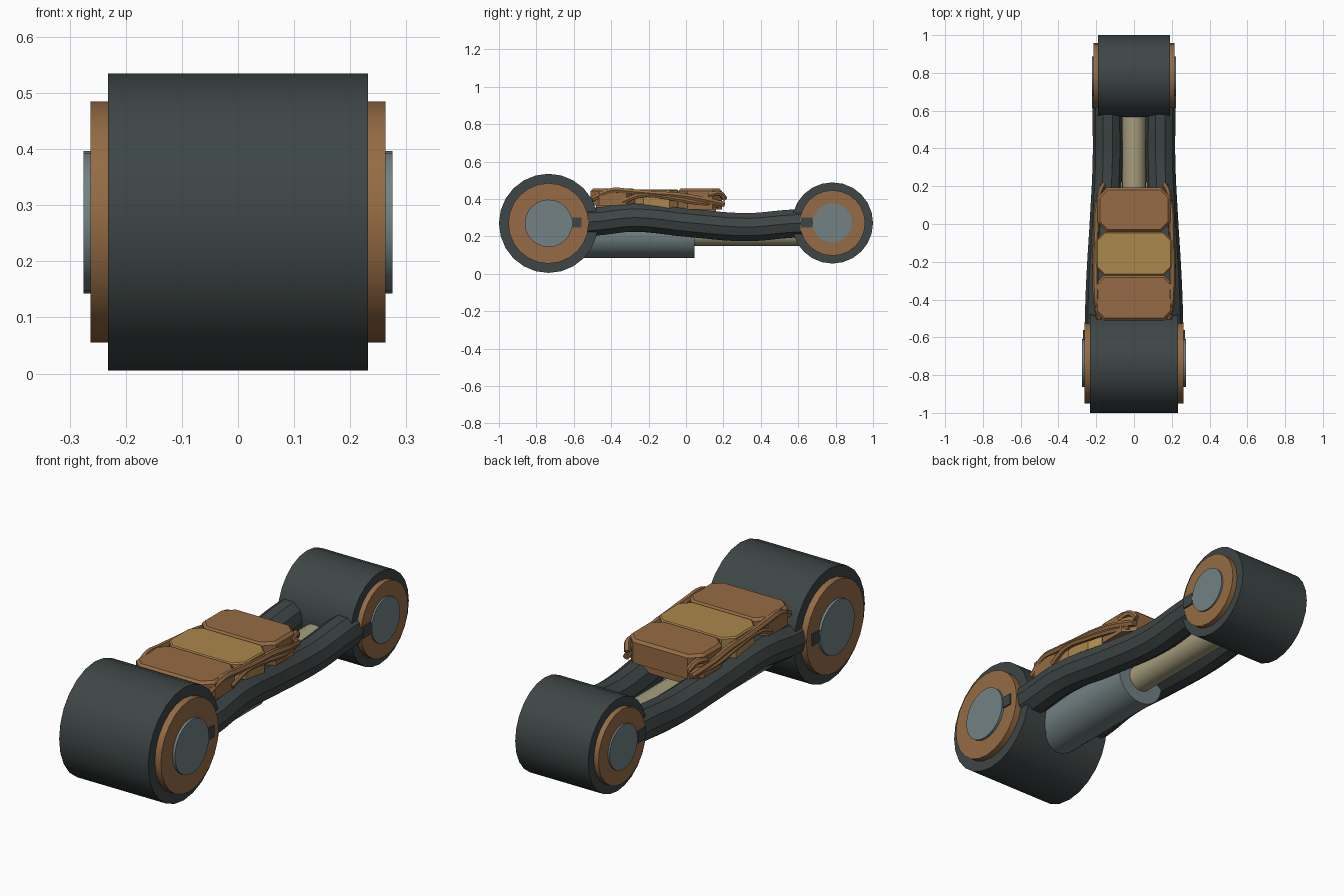
import bpy, bmesh
from math import radians, pi
from mathutils import Matrix, Vector

cube = bpy.data.objects.get("Cube")
if cube:
    bpy.data.objects.remove(cube, do_unlink=True)


def material(name, rgb):
    m = bpy.data.materials.new(name)
    m.use_nodes = True
    m.diffuse_color = (*rgb, 1)
    m.node_tree.nodes["Principled BSDF"].inputs["Base Color"].default_value = (*rgb, 1)
    return m


DARK = material("dark_rubber", (0.048, 0.061, 0.060))
COPPER = material("copper", (0.30, 0.148, 0.058))
BRASS = material("brass", (0.41, 0.245, 0.07))
STEEL = material("grey_steel", (0.17, 0.222, 0.23))
TAN = material("tan_rod", (0.375, 0.335, 0.205))


def add(name, mesh, mat, smooth=True):
    obj = bpy.data.objects.new(name, mesh)
    bpy.context.collection.objects.link(obj)
    mesh.materials.clear()
    mesh.materials.append(mat)
    for p in mesh.polygons:
        p.use_smooth = smooth
        p.material_index = 0
    if smooth:
        mesh.set_sharp_from_angle(angle=radians(35))
    return obj


def from_bmesh(name, bm, mat, smooth=True):
    mesh = bpy.data.meshes.new(name)
    bmesh.ops.recalc_face_normals(bm, faces=bm.faces[:])
    bm.to_mesh(mesh)
    bm.free()
    return add(name, mesh, mat, smooth)


def cylinder(name, centre, radius, length, axis, mat, sides=24):
    turn = Matrix.Rotation(pi / 2, 4, "Y" if axis == "X" else "X")
    bm = bmesh.new()
    bmesh.ops.create_cone(bm, cap_ends=True, segments=sides, radius1=radius,
                          radius2=radius, depth=length,
                          matrix=Matrix.Translation(centre) @ turn)
    return from_bmesh(name, bm, mat)


def tube(name, points, radius, mat, resolution=2):
    curve = bpy.data.curves.new(name, "CURVE")
    curve.dimensions = "3D"
    curve.bevel_depth = radius
    curve.bevel_resolution = resolution
    curve.resolution_u = 5
    curve.use_fill_caps = True
    spline = curve.splines.new("BEZIER")
    spline.bezier_points.add(len(points) - 1)
    for bp, co in zip(spline.bezier_points, points):
        bp.co = co
        bp.handle_left_type = bp.handle_right_type = "AUTO"
    temp = bpy.data.objects.new(name + "_path", curve)
    bpy.context.collection.objects.link(temp)
    graph = bpy.context.evaluated_depsgraph_get()
    mesh = bpy.data.meshes.new_from_object(temp.evaluated_get(graph))
    bpy.data.objects.remove(temp, do_unlink=True)
    return add(name, mesh, mat)


def box(name, low, high, mat):
    low, high = Vector(low), Vector(high)
    bm = bmesh.new()
    bmesh.ops.create_cube(bm, size=1, matrix=Matrix.Translation((low + high) / 2)
                          @ Matrix.Diagonal((*(high - low), 1)))
    return from_bmesh(name, bm, mat, False)


def block(name, half, y0, y1, z0, z1, cut, mat, bevel=0.012):
    """Slab with clipped corners and a bevelled top rim."""
    outline = [(half - cut, y0), (half, y0 + cut), (half, y1 - cut), (half - cut, y1)]
    outline += [(-x, y) for x, y in reversed(outline)]
    bm = bmesh.new()
    base = bm.faces.new([bm.verts.new((x, y, z0)) for x, y in outline])
    top = bmesh.ops.extrude_face_region(bm, geom=[base])["geom"]
    bmesh.ops.translate(bm, vec=(0, 0, z1 - z0),
                        verts=[v for v in top if isinstance(v, bmesh.types.BMVert)])
    rim = [e for e in bm.edges if all(v.co.z > z1 - 0.001 for v in e.verts)]
    bmesh.ops.bevel(bm, geom=rim, offset=bevel, segments=1, affect="EDGES")
    return from_bmesh(name, bm, mat, False)


# Pivot drums with their stacked end discs
for end, y, z, parts in (
        ("front", -0.735, 0.27, ((0.265, 0.232), (0.215, 0.263), (0.127, 0.275))),
        ("rear", 0.783, 0.272, ((0.217, 0.19), (0.175, 0.215), (0.105, 0.223)))):
    for part, mat, (r, half) in zip(("drum", "bushing", "pin"), (DARK, COPPER, STEEL), parts):
        cylinder(f"{end}_{part}", (0, y, z), r, 2 * half, "X", mat)

# Hydraulic cylinder and its rod
cylinder("damper_body", (0, -0.29, 0.21), 0.125, 0.67, "Y", STEEL)
cylinder("damper_rod", (0, 0.32, 0.211), 0.063, 0.7, "Y", TAN, 20)

# Three armour blocks on top
block("front_block", 0.205, -0.51, -0.272, 0.365, 0.455, 0.045, COPPER)
block("middle_block", 0.2, -0.272, -0.042, 0.345, 0.452, 0.045, BRASS, 0.006)
block("rear_block", 0.193, -0.042, 0.192, 0.345, 0.455, 0.05, COPPER)
box("block_bed", (-0.14, -0.48, 0.3), (0.14, 0.16, 0.38), COPPER)

# Mirrored arms, lugs, clamps and cables
for side, s in (("left", 1), ("right", -1)):
    tube(f"{side}_arm", [(s * 0.178, -0.62, 0.275), (s * 0.18, -0.48, 0.28),
                         (s * 0.173, -0.28, 0.3), (s * 0.155, 0.02, 0.272),
                         (s * 0.14, 0.33, 0.25), (s * 0.14, 0.56, 0.268),
                         (s * 0.14, 0.68, 0.272)], 0.079, DARK, 3)
    for end, x, y in (("front", 0.255, -0.59), ("rear", 0.208, 0.645)):
        xs = sorted((s * x, s * (x + 0.014)))
        box(f"{side}_{end}_lug", (xs[0], y - 0.03, 0.247), (xs[1], y + 0.03, 0.302), DARK)
    tube(f"{side}_cable", [(s * 0.185, -0.5, 0.4), (s * 0.2, -0.4, 0.445),
                           (s * 0.203, -0.3, 0.44), (s * 0.203, -0.16, 0.428),
                           (s * 0.2, -0.04, 0.42), (s * 0.195, 0.08, 0.4),
                           (s * 0.168, 0.205, 0.372)], 0.016, COPPER, 1)
    tube(f"{side}_lower_cable", [(s * 0.2, -0.34, 0.385), (s * 0.207, -0.24, 0.42),
                                 (s * 0.203, -0.08, 0.405), (s * 0.195, 0.06, 0.38),
                                 (s * 0.17, 0.17, 0.365)], 0.014, COPPER, 1)
    tube(f"{side}_rear_hook", [(s * 0.19, 0.12, 0.42), (s * 0.178, 0.18, 0.43),
                               (s * 0.16, 0.21, 0.4)], 0.014, COPPER, 1)
